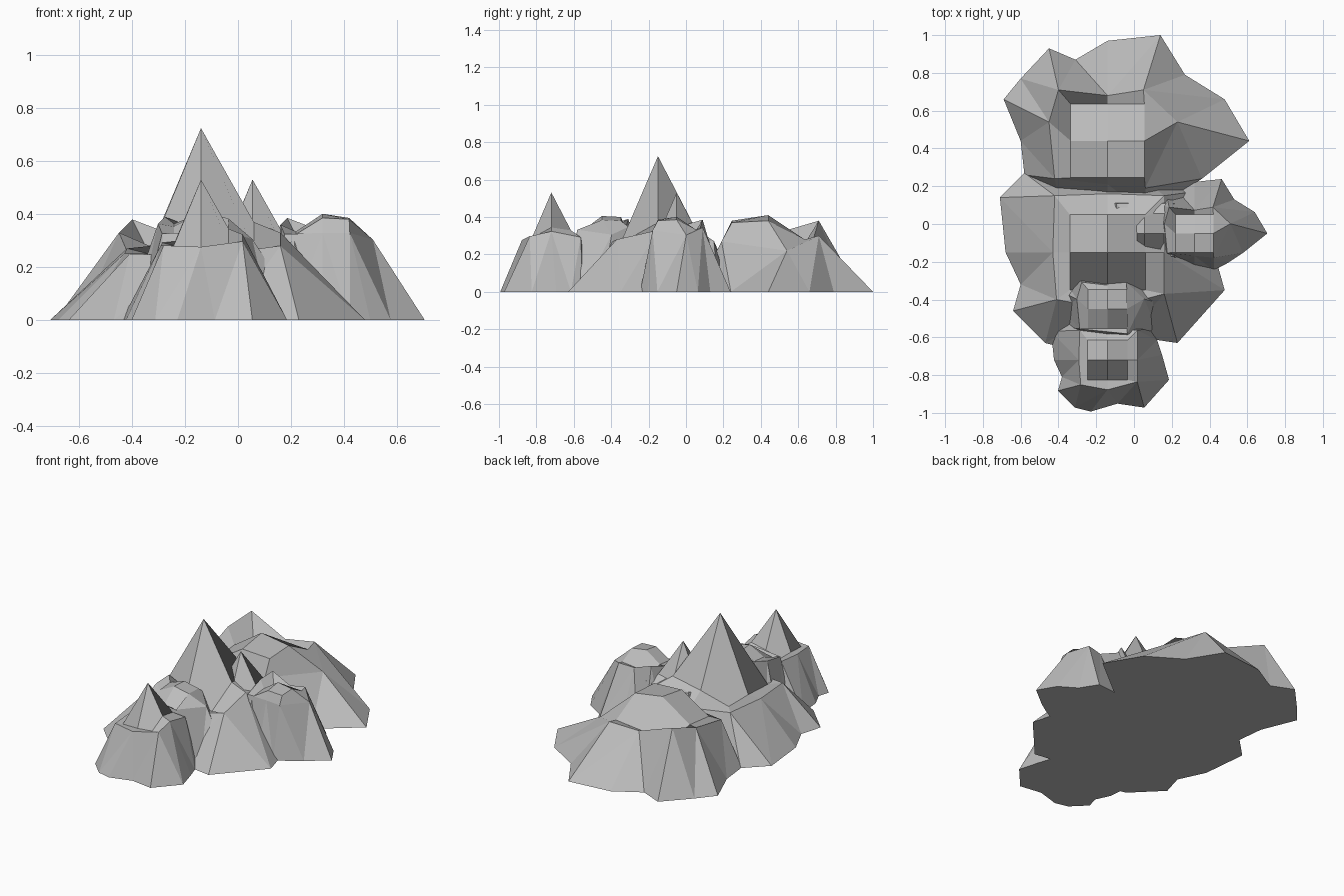
import bpy

# Grid directions, counter-clockwise from +x
DIRS = [(1, 0), (1, 1), (0, 1), (-1, 1), (-1, 0), (-1, -1), (0, -1), (1, -1)]

# Sharp summit: apex height, square crown heights, shoulder ring, foot outline
SHARP = dict(
    apex=0.725, half=0.2,
    crown=[0.37, 0.34, 0.30, 0.25, 0.25, 0.24, 0.24, 0.26],
    shoulder=[(0.30, 0, 0.33), (0.30, 0.30, 0.27), (0, 0.31, 0.23), (-0.28, 0.30, 0.27),
              (-0.29, 0, 0.25), (-0.27, -0.25, 0.25), (0, -0.30, 0.24), (0.30, -0.22, 0.28)],
    foot=[(0.55, 0.05), (0.5, 0.2), (0.45, 0.32), (0.2, 0.38), (0, 0.4), (-0.2, 0.42),
          (-0.44, 0.42), (-0.57, 0.29), (-0.54, 0), (-0.46, -0.17), (-0.5, -0.31),
          (-0.33, -0.48), (-0.17, -0.52), (0.1, -0.44), (0.37, -0.48), (0.62, -0.2)])

# Blunt plateau
BLUNT = dict(
    apex=0.41, half=0.195,
    crown=[0.38, 0.28, 0.26, 0.25, 0.28, 0.26, 0.38, 0.37],
    shoulder=[(0.37, 0.1, 0.22), (0.19, 0.27, 0.30), (0, 0.24, 0.28), (-0.26, 0.27, 0.38),
              (-0.31, 0.1, 0.33), (-0.28, -0.2, 0.26), (0, -0.23, 0.27), (0.2, -0.25, 0.27)],
    foot=[(0.75, 0), (0.62, 0.22), (0.41, 0.35), (0.28, 0.56), (0, 0.53), (-0.17, 0.43),
          (-0.31, 0.49), (-0.46, 0.33), (-0.55, 0.22), (-0.46, 0.0), (-0.44, -0.18),
          (-0.25, -0.35), (0, -0.4), (0.2, -0.38), (0.35, -0.3), (0.5, -0.2)])

# Variant whose top tilts down towards the front
TILTED = dict(BLUNT, crown=[0.37, 0.36, 0.4, 0.33, 0.31, 0.22, 0.26, 0.22])

rock = bpy.data.materials.new("rock")
rock.diffuse_color = (0.5, 0.5, 0.5, 1)


def mountain(name, kind, x, y, scale=1.0, lift=0.0):
    """Faceted rock: apex, square crown, shoulder ring, foot on the ground."""
    def put(px, py, pz):
        return (x + px * scale, y + py * scale, pz * scale + lift)
    h = kind["half"]
    verts = [put(0, 0, kind["apex"])]
    verts += [put(dx * h, dy * h, z) for (dx, dy), z in zip(DIRS, kind["crown"])]
    verts += [put(*p) for p in kind["shoulder"]]
    verts += [(x + px * scale, y + py * scale, 0) for px, py in kind["foot"]]
    # Crown: four quads around the apex
    faces = [(0, 1 + i, 2 + i, 1 + (i + 2) % 8) for i in (0, 2, 4, 6)]
    # Shoulder band and slopes down to the foot
    for i in range(8):
        j = (i + 1) % 8
        c0, c1, s0, s1 = 1 + i, 1 + j, 9 + i, 9 + j
        f0, f1, f2 = 17 + 2 * i, 18 + 2 * i, 17 + 2 * j
        faces += [(c0, s0, s1, c1), (s0, f0, f1), (s0, f1, s1), (s1, f1, f2)]
    faces.append(tuple(range(32, 16, -1)))
    mesh = bpy.data.meshes.new(name)
    mesh.from_pydata(verts, [], faces)
    mesh.update()
    mesh.materials.append(rock)
    ob = bpy.data.objects.new(name, mesh)
    bpy.context.collection.objects.link(ob)
    return ob


# Two large mountains
mountain("main_peak", SHARP, -0.14, -0.15)
mountain("back_plateau", BLUNT, -0.14, 0.44)

# Half-size foothill pairs, in front and on the right
S = 0.525
mountain("front_peak", SHARP, -0.14, -0.72, S, 0.15)
mountain("front_plateau", TILTED, -0.14, -0.45, S, 0.19)
mountain("right_peak", SHARP, 0.055, -0.05, S, 0.15)
mountain("right_plateau", BLUNT, 0.32, -0.05, S * 0.98, 0.19)
